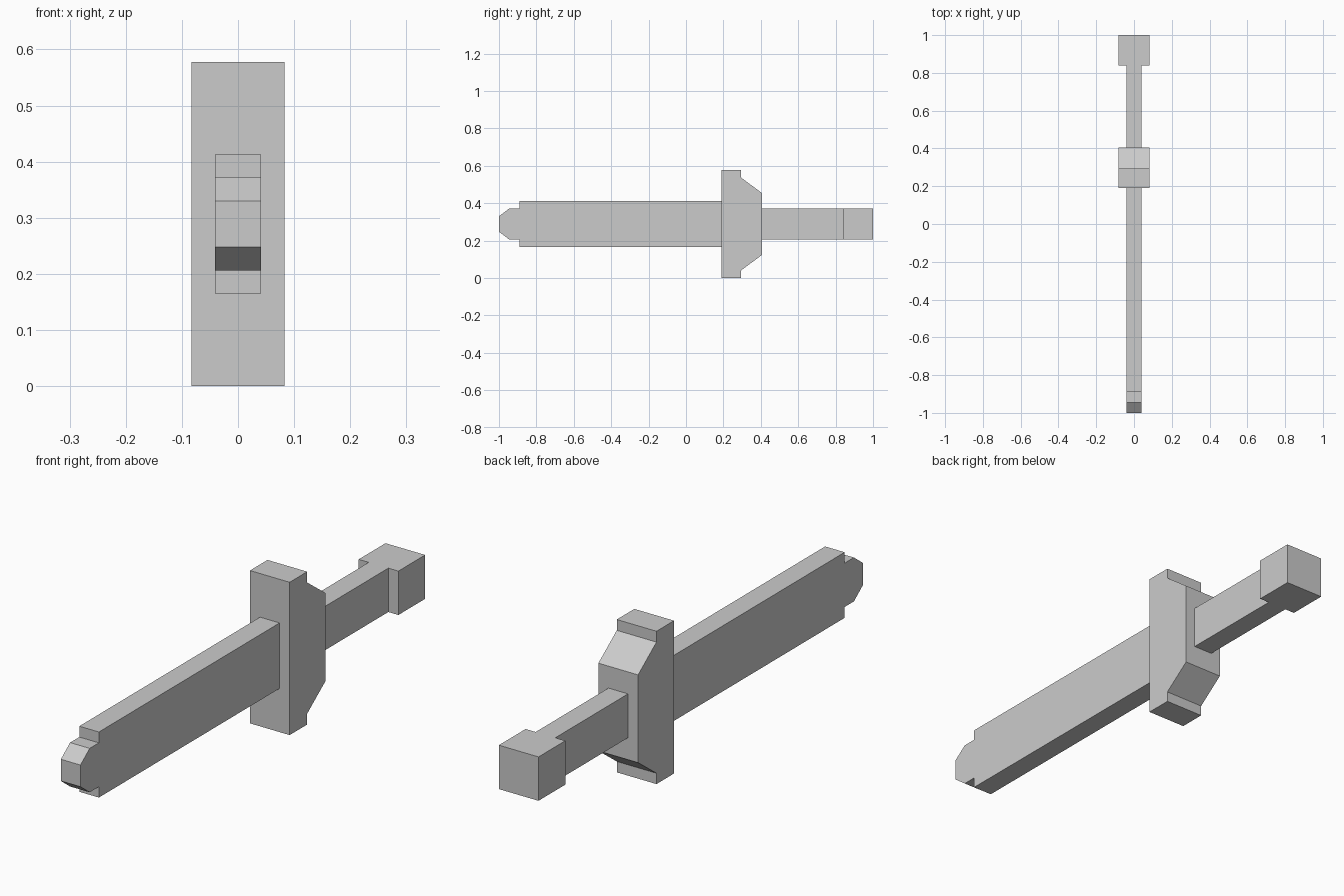
import bpy
import bmesh

cube = bpy.data.objects.get("Cube")
if cube:
    bpy.data.objects.remove(cube, do_unlink=True)

MID_Z = 0.289      # height of the sword's long axis
THIN, WIDE = 0.041, 0.083

# One plain grey for the whole model
grey = bpy.data.materials.new("light_grey")
grey.use_nodes = True
colour = (0.6, 0.6, 0.6, 1)
grey.diffuse_color = colour
grey.node_tree.nodes["Principled BSDF"].inputs["Base Color"].default_value = colour


def extruded_part(name, half_profile, half_width):
    """Mirror a (y, half height) outline about the axis and extrude it across x."""
    outline = [(y, MID_Z + h) for y, h in half_profile]
    outline += [(y, MID_Z - h) for y, h in reversed(half_profile)]
    bm = bmesh.new()
    face = bm.faces.new([bm.verts.new((-half_width, y, z)) for y, z in outline])
    result = bmesh.ops.extrude_face_region(bm, geom=[face])
    moved = [v for v in result["geom"] if isinstance(v, bmesh.types.BMVert)]
    bmesh.ops.translate(bm, verts=moved, vec=(2 * half_width, 0, 0))
    bmesh.ops.recalc_face_normals(bm, faces=bm.faces)
    mesh = bpy.data.meshes.new(name)
    bm.to_mesh(mesh)
    bm.free()
    mesh.materials.append(grey)
    obj = bpy.data.objects.new(name, mesh)
    bpy.context.collection.objects.link(obj)
    return obj


# Blade with its stepped, chamfered tip
extruded_part("blade", [(-1, 0.041), (-0.945, 0.083), (-0.89, 0.083),
                        (-0.89, 0.124), (0.19, 0.124)], THIN)

# Cross guard, stepped and sloped towards the grip
extruded_part("guard", [(0.19, MID_Z), (0.295, MID_Z),
                        (0.295, 0.248), (0.405, 0.166)], WIDE)

# Grip and pommel
extruded_part("grip", [(0.405, 0.083), (0.84, 0.083)], THIN)
extruded_part("pommel", [(0.84, 0.083), (1, 0.083)], WIDE)
